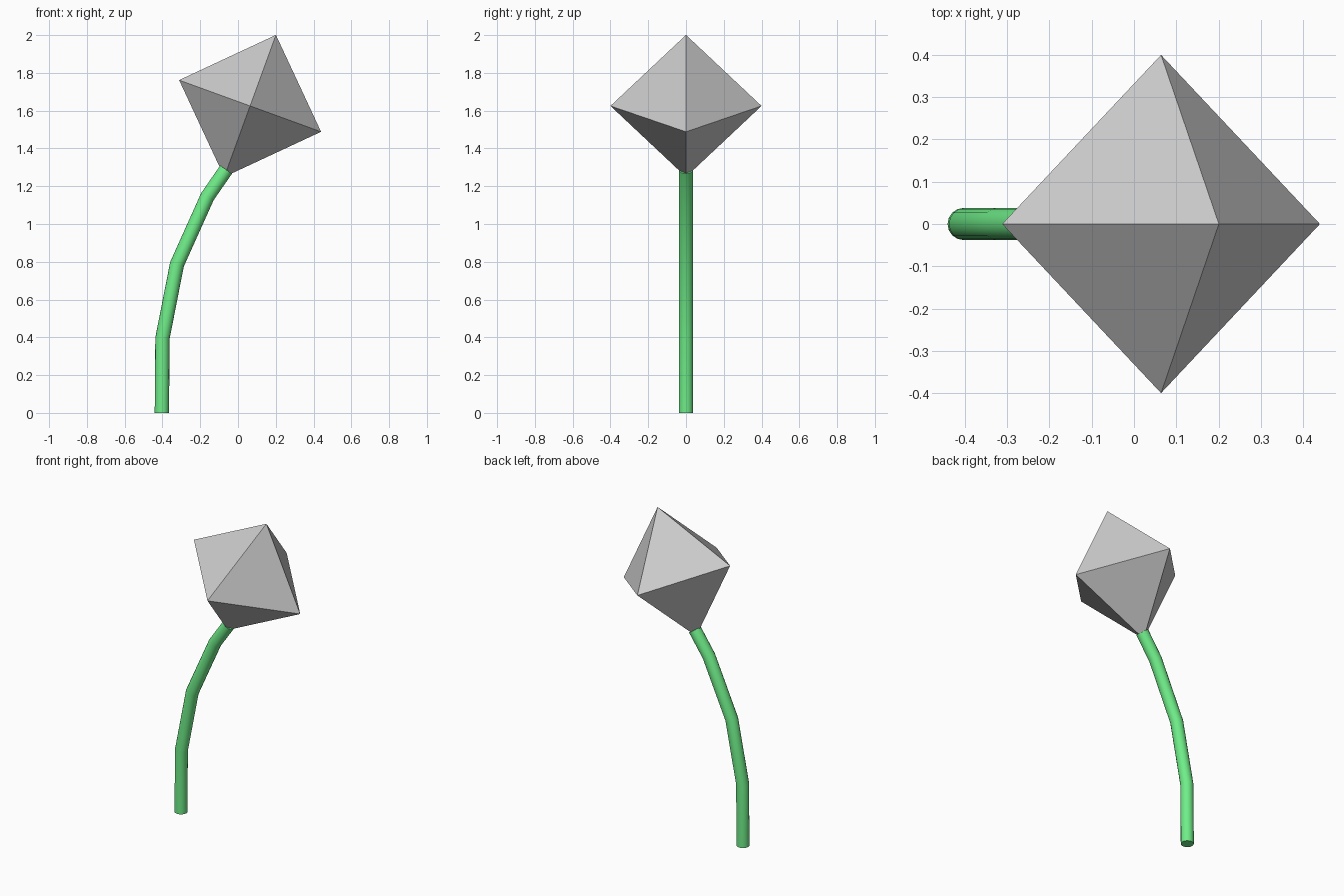
import bpy, bmesh
from math import radians
from mathutils import Vector, Matrix

if "Cube" in bpy.data.objects:
    bpy.data.objects.remove(bpy.data.objects["Cube"])

# Stem: round tube swept along a bent path
curve = bpy.data.curves.new("stem", 'CURVE')
curve.dimensions = '3D'
curve.bevel_depth = 0.038
curve.bevel_resolution = 6
curve.use_fill_caps = True
path = [(-0.403, 0), (-0.40, 0.395), (-0.323, 0.787), (-0.162, 1.145), (-0.063, 1.288)]
spline = curve.splines.new('POLY')
spline.points.add(len(path) - 1)
for point, (x, z) in zip(spline.points, path):
    point.co = (x, 0, z, 1)
stem = bpy.data.objects.new("stem", curve)
bpy.context.collection.objects.link(stem)

green = bpy.data.materials.new("stem_green")
green.diffuse_color = (0.16, 0.85, 0.25, 1)
green.use_nodes = True
green.node_tree.nodes["Principled BSDF"].inputs["Base Color"].default_value = green.diffuse_color
curve.materials.append(green)

bpy.context.view_layer.objects.active = stem
stem.select_set(True)
bpy.ops.object.convert(target='MESH')
bpy.ops.object.shade_smooth_by_angle(angle=radians(35))

# Flower bud: flat-faced octahedron tilted in line with the stem
bm = bmesh.new()
for axis in Matrix.Identity(3):
    for sign in (-1, 1):
        bm.verts.new(Vector(axis) * sign * 0.4)
bmesh.ops.convex_hull(bm, input=bm.verts)
bmesh.ops.recalc_face_normals(bm, faces=bm.faces)
mesh = bpy.data.meshes.new("flower_bud")
bm.to_mesh(mesh)
bm.free()
bud = bpy.data.objects.new("flower_bud", mesh)
bud.location = (0.064, 0, 1.625)
bud.rotation_euler.y = radians(20)
bpy.context.collection.objects.link(bud)
